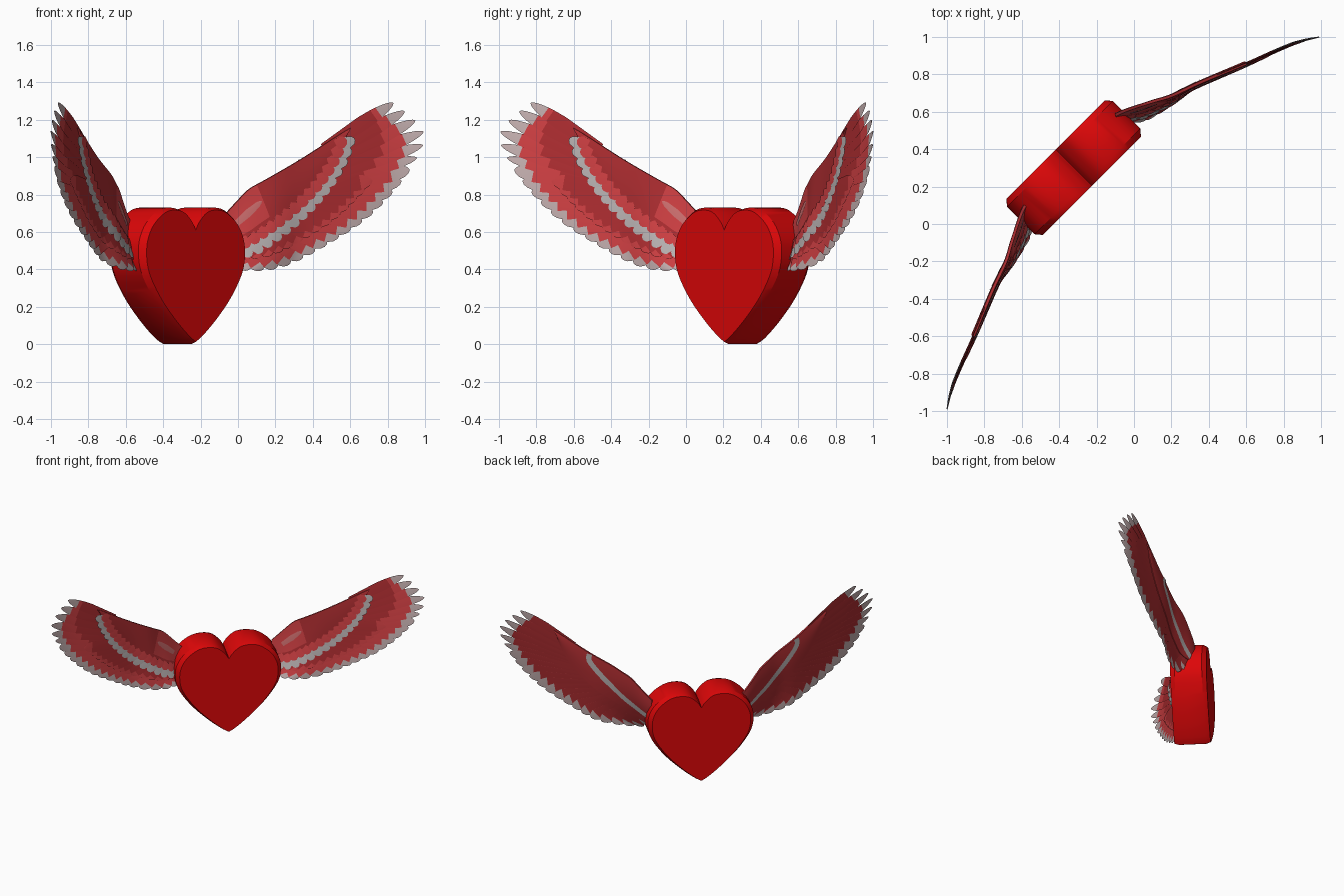
import bpy, bmesh, math
from mathutils import Vector, Matrix

if "Cube" in bpy.data.objects:
    bpy.data.objects.remove(bpy.data.objects["Cube"])

R2 = math.sqrt(0.5)


def material(name, rgb):
    m = bpy.data.materials.new(name)
    m.diffuse_color = (*rgb, 1)
    m.use_nodes = True
    m.node_tree.nodes["Principled BSDF"].inputs["Base Color"].default_value = m.diffuse_color
    return m


MATS = [material("feather_red", (0.42, 0.026, 0.03)),
        material("light_feather_red", (0.62, 0.05, 0.055)),
        material("band_grey", (0.48, 0.44, 0.44)),
        material("tip_grey", (0.54, 0.42, 0.42)),
        material("shoulder_pink", (0.62, 0.16, 0.16))]
HEART = material("heart_red", (0.72, 0.002, 0.0025))
RED, LIGHT, BAND, TIP, PINK = range(5)


def smooth(pts, k=4):
    """Catmull-Rom curve through 2D points."""
    p = [Vector(a) for a in pts]
    p = [2 * p[0] - p[1]] + p + [2 * p[-1] - p[-2]]
    out = []
    for i in range(1, len(p) - 2):
        a, b, c, d = p[i - 1:i + 3]
        for j in range(k):
            t = j / k
            out.append(0.5 * (2 * b + (c - a) * t + (2 * a - 5 * b + 4 * c - d) * t ** 2
                              + (3 * b - a - 3 * c + d) * t ** 3))
    return out + [p[-2]]


def at(curve, t):
    """Point at a fraction of the curve length."""
    seg = [(b - a).length for a, b in zip(curve, curve[1:])]
    d = t * sum(seg)
    for i, s in enumerate(seg):
        if d <= s or i == len(seg) - 1:
            return curve[i].lerp(curve[i + 1], min(1, d / s))
        d -= s


def lookup(pts, x):
    """Height of a curve at x, clamped at the ends."""
    if x <= pts[0][0]:
        return pts[0][1]
    for a, b in zip(pts, pts[1:]):
        if x <= b[0]:
            return a[1] + (b[1] - a[1]) * (x - a[0]) / (b[0] - a[0])
    return pts[-1][1]


# Wing curves, drawn as seen from the front (x, z)
LEAD = smooth([(-.10, .66), (0, .77), (.06, .83), (.14, .875), (.33, .985), (.54, 1.12), (.60, 1.155)])
BANDLINE = smooth([(-.09, .50), (.05, .52), (.14, .57), (.25, .65), (.37, .76), (.47, .88),
                   (.54, 1.0), (.58, 1.12)])
ROOTS = smooth([(.46, 1.045), (.50, .98), (.47, .88), (.36, .78), (.25, .68), (.08, .58), (-.06, .56)])
TIPS = smooth([(.83, 1.29), (.91, 1.23), (.965, 1.175), (1.0, 1.107), (.965, 1.016), (.92, .936),
               (.815, .80), (.68, .67), (.515, .56), (.355, .465), (.22, .41), (.06, .395), (-.01, .43)])
BACKBAND = smooth([(.345, .99), (.35, .94), (.29, .85), (.2, .74), (.1, .64), (0, .56), (-.08, .51)])
# Wing sweep seen from above (x, y)
SWEEP = smooth([(-.14, .56), (-.05, .605), (.1, .655), (.2, .685), (.35, .755), (.6, .86),
                (.8, .95), (.9, .985), (1.0, 1.005)])
CREST = [tuple(p) for p in LEAD] + [(.83, 1.29), (1.0, 1.35)]


def place(x, z, off=0.0):
    """Bend a front-view point onto the wing surface; off is toward the back."""
    k = max(0.012, 0.115 - 0.33 * max(0, x))
    d = min(1.0, max(0.0, (lookup(CREST, x) - z) / 0.45))
    return Vector((x - 0.4 * off, lookup(SWEEP, x) - k * d * d + off, z))


def feather(bm, root, tip, width, colours, off=0.0, tilt=0.004, taper=0.70, back=None, power=2.0):
    """Two thin sheets with a rounded tip; colours = [(start fraction, material)]."""
    d = tip - root
    side = Vector((-d.y, d.x)).normalized()
    ts = sorted({0, .2, .4, taper, .85, .93, .98, 1.0} | {c[0] for c in colours + (back or [])})
    for sign, cols in ((-1, colours), (1, back or colours)):
        rows = []
        for t in ts:
            w = width / 2 * (0.75 + 0.25 * min(1, t / taper))
            if t > taper:
                w *= max(0.003, 1 - ((t - taper) / (1 - taper)) ** power) ** 0.55
            c = root + d * t
            row = []
            for q in (-1, 0, 1):
                p = c + side * w * q
                thick = 0.002 if q == 0 else 0.001
                row.append(bm.verts.new(place(p.x, p.y, off + tilt * q * w * 2 / width + sign * thick)))
            rows.append(row)
        for j in range(len(ts) - 1):
            mid = (ts[j] + ts[j + 1]) / 2
            mat = [m for s, m in cols if s <= mid][-1]
            for q in (0, 1):
                vs = [rows[j][q], rows[j + 1][q], rows[j + 1][q + 1], rows[j][q + 1]]
                # this order faces the front
                f = bm.faces.new(vs if sign < 0 else vs[::-1])
                f.material_index = mat
                f.smooth = True


def build_wing():
    bm = bmesh.new()
    # long flight feathers: six separate fingers, then the rounded trailing row
    n = 22
    for i in range(n):
        t = i / (n - 1)
        if i < 6:
            start = 0.72 - 0.06 * i
            feather(bm, at(ROOTS, t), at(TIPS, t), 0.078, [(0, RED), (start, LIGHT), (0.79, TIP)],
                    back=[(0, RED), (0.79, TIP)], taper=0.55, power=1.7)
        else:
            start = 0.36 if i < 14 else 0.5
            feather(bm, at(ROOTS, t), at(TIPS, t), 0.094, [(0, RED), (start, LIGHT), (0.79, TIP)],
                    back=[(0, RED), (0.82, TIP)], taper=0.76)
    # second, shorter row that fills the trailing side
    for i in range(6, n - 1):
        t = (i + 0.5) / (n - 1)
        a, b = at(ROOTS, t), at(TIPS, t)
        feather(bm, a, a.lerp(b, 0.62), 0.085, [(0, RED), (0.78, LIGHT)], off=-0.008, tilt=0.002)
    # padded arm panel
    ns, nt = 28, 10
    grids = []
    for sign in (-1, 1):
        g = []
        for i in range(ns + 1):
            a, b = at(LEAD, i / ns), at(BANDLINE, i / ns)
            row = []
            for j in range(nt + 1):
                p = a.lerp(b, j / nt)
                h = 0.007 + 0.005 * math.sin(math.pi * j / nt)
                row.append(bm.verts.new(place(p.x, p.y, sign * h)))
            g.append(row)
        grids.append(g)
        for i in range(ns):
            for j in range(nt):
                vs = [g[i][j], g[i][j + 1], g[i + 1][j + 1], g[i + 1][j]]
                f = bm.faces.new(vs if sign < 0 else vs[::-1])
                f.material_index = LIGHT if sign < 0 and i < 9 and j < 7 else RED
                f.smooth = True
    fr, bk = grids
    for i in range(ns):
        bm.faces.new((fr[i][0], fr[i + 1][0], bk[i + 1][0], bk[i][0]))
        bm.faces.new((fr[i + 1][nt], fr[i][nt], bk[i][nt], bk[i + 1][nt]))
    for j in range(nt):
        bm.faces.new((fr[ns][j], fr[ns][j + 1], bk[ns][j + 1], bk[ns][j]))
    # grey band scales with a light red fringe above them
    for m, shift, length, mat, off in ((17, -0.03, 0.09, BAND, -0.013), (17, -0.06, 0.062, LIGHT, -0.016)):
        for i in range(m):
            s = (i + (0.5 if mat == LIGHT else 0.1)) / m
            ang = math.radians(-65 + 95 * s)
            d = Vector((math.cos(ang), math.sin(ang)))
            r = at(BANDLINE, s) + d * shift
            feather(bm, r, r + d * length, 0.066, [(0, mat)], off=off, tilt=0.002, taper=0.5)
    # smooth grey ribbon on the back
    m = 24
    pairs = []
    for i in range(m + 1):
        c = at(BACKBAND, i / m)
        d = at(BACKBAND, min(1, i / m + .02)) - at(BACKBAND, max(0, i / m - .02))
        s = Vector((-d.y, d.x)).normalized() * 0.019
        pairs.append([bm.verts.new(place(p.x, p.y, 0.0135)) for p in (c - s, c + s)])
    for a, b in zip(pairs, pairs[1:]):
        f = bm.faces.new((a[1], b[1], b[0], a[0]))
        f.normal_update()
        if f.normal.y < 0:
            f.normal_flip()
        f.material_index = BAND
        f.smooth = True
    # shoulder streak
    feather(bm, Vector((-.02, .64)), Vector((.12, .765)), 0.042, [(0, PINK)], off=-0.016, tilt=0, taper=.5)
    return bm


def add_object(bm, name, mats):
    me = bpy.data.meshes.new(name)
    bm.to_mesh(me)
    ob = bpy.data.objects.new(name, me)
    bpy.context.collection.objects.link(ob)
    for mt in mats:
        me.materials.append(mt)
    return ob


# Wings: the second is mirrored across the diagonal plane
wing = build_wing()
add_object(wing, "right_wing", MATS)
wing.transform(Matrix(((0, -1, 0, 0), (-1, 0, 0, 0), (0, 0, 1, 0), (0, 0, 0, 1))))
bmesh.ops.reverse_faces(wing, faces=wing.faces[:])
add_object(wing, "left_wing", MATS)
wing.free()

# Heart body: chamfered extrusion facing the diagonal
half = smooth([(0, .62), (.03, .665), (.09, .715), (.165, .73), (.25, .715), (.34, .65), (.388, .57),
               (.40, .49), (.385, .40), (.335, .31), (.255, .21), (.145, .105), (.05, .03), (0, 0)])
outline = half + [Vector((-p.x, p.y)) for p in half[-2:0:-1]]
bm = bmesh.new()
rings = []
for n, k in ((-.578, .93), (-.545, 1), (-.338, 1), (-.304, .93)):
    rings.append([bm.verts.new(((p.x * k - .015 + n) * R2, (p.x * k - .015 - n) * R2,
                                .36 + (p.y - .36) * (k + 1) / 2)) for p in outline])
for a, b in zip(rings, rings[1:]):
    for i in range(len(a)):
        j = (i + 1) % len(a)
        bm.faces.new((a[i], a[j], b[j], b[i]))
bm.faces.new(rings[0])
bm.faces.new(rings[-1])
bmesh.ops.recalc_face_normals(bm, faces=bm.faces[:])
heart = add_object(bm, "heart_body", [HEART])
bm.free()
bpy.context.view_layer.objects.active = heart
heart.select_set(True)
bpy.ops.object.shade_smooth_by_angle(angle=math.radians(30))
